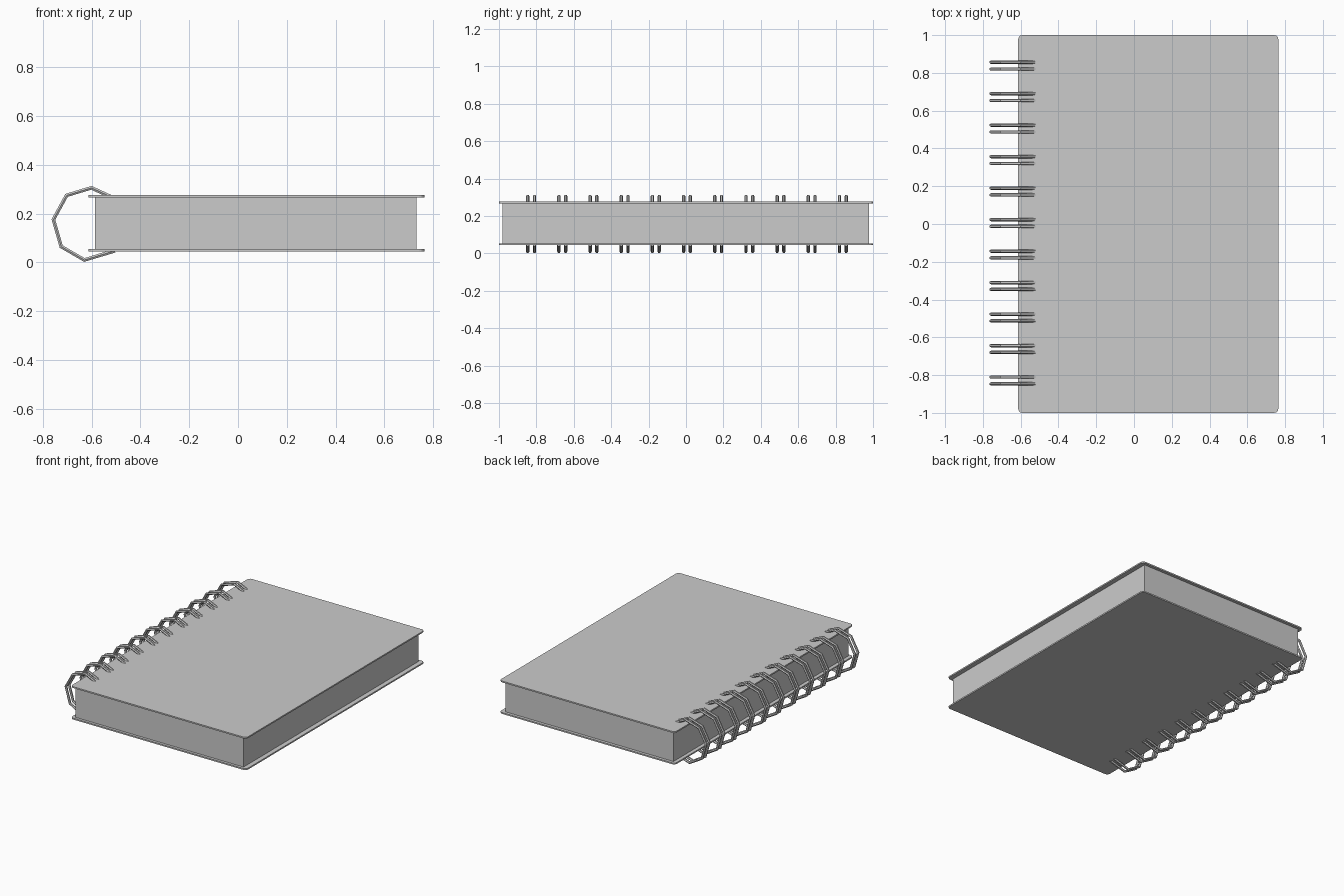
import bpy, bmesh

if "Cube" in bpy.data.objects:
    bpy.data.objects.remove(bpy.data.objects["Cube"])


def slab(name, x0, x1, y0, y1, z0, z1, corner=0.0):
    """Box with optionally rounded vertical corners."""
    bm = bmesh.new()
    bmesh.ops.create_cube(bm, size=1)
    for v in bm.verts:
        v.co.x = x1 if v.co.x > 0 else x0
        v.co.y = y1 if v.co.y > 0 else y0
        v.co.z = z1 if v.co.z > 0 else z0
    if corner:
        edges = [e for e in bm.edges if abs(e.verts[0].co.z - e.verts[1].co.z) > 1e-5]
        bmesh.ops.bevel(bm, geom=edges, offset=corner, segments=3, profile=0.5, affect='EDGES')
    mesh = bpy.data.meshes.new(name)
    bm.to_mesh(mesh)
    bm.free()
    ob = bpy.data.objects.new(name, mesh)
    bpy.context.collection.objects.link(ob)
    return ob


# Covers and page block
slab("back_cover", -0.613, 0.764, -1, 1, 0.044, 0.054, 0.022)
slab("front_cover", -0.613, 0.764, -1, 1, 0.267, 0.277, 0.022)
slab("pages", -0.587, 0.731, -0.981, 0.979, 0.05, 0.27)

# Twin-wire binding: angular open loops, two wires per pair
RING = [(-0.515, 0.266), (-0.601, 0.306), (-0.703, 0.275), (-0.757, 0.176),
        (-0.725, 0.065), (-0.630, 0.010), (-0.505, 0.048)]
curve = bpy.data.curves.new("wire_binding", 'CURVE')
curve.dimensions = '3D'
curve.bevel_depth = 0.009
curve.bevel_resolution = 1
curve.use_fill_caps = True
for i in range(11):
    for side in (-0.018, 0.018):
        y = 0.8385 - i / 6 + side
        spline = curve.splines.new('POLY')
        spline.points.add(len(RING) - 1)
        for p, (x, z) in zip(spline.points, RING):
            p.co = (x, y, z, 1)
        spline.use_smooth = False
binding = bpy.data.objects.new("wire_binding", curve)
bpy.context.collection.objects.link(binding)
bpy.context.view_layer.objects.active = binding
binding.select_set(True)
bpy.ops.object.convert(target='MESH')
